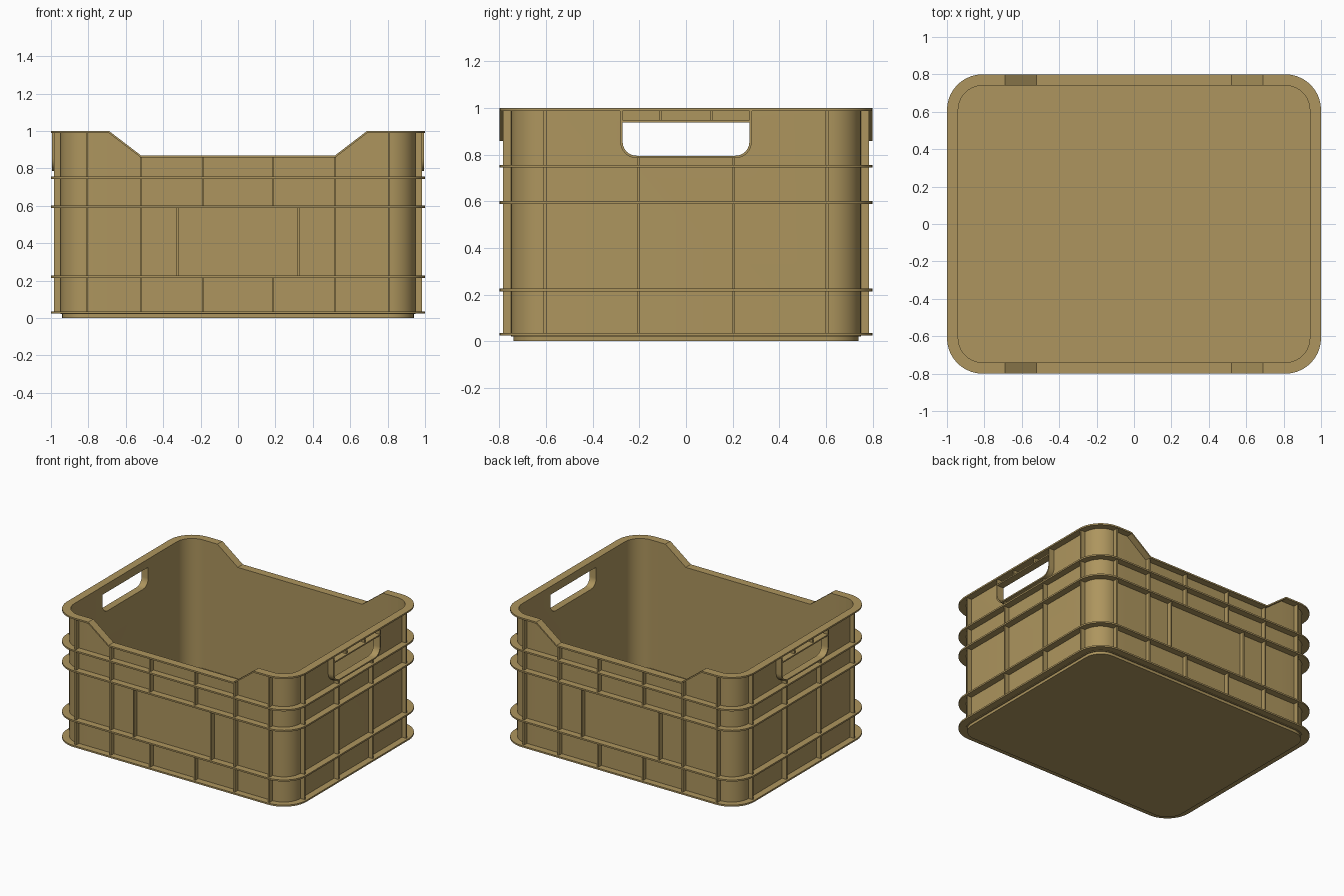
import bpy, bmesh, math
from mathutils import Vector

cube = bpy.data.objects.get("Cube")
if cube:
    bpy.data.objects.remove(cube)

plastic = bpy.data.materials.new("tan plastic")
plastic.use_nodes = True
COLOUR = (0.42, 0.302, 0.112, 1)
plastic.diffuse_color = COLOUR
plastic.node_tree.nodes["Principled BSDF"].inputs["Base Color"].default_value = COLOUR

RIB = 0.012                     # thickness of every rib
WALL_X, WALL_Y = 0.95, 0.75     # outer face of the walls
LEDGES = (0.03, 0.22, 0.595, 0.75)


def finish(name, bm, smooth=True):
    bmesh.ops.recalc_face_normals(bm, faces=bm.faces[:])
    mesh = bpy.data.meshes.new(name)
    bm.to_mesh(mesh)
    bm.free()
    mesh.materials.append(plastic)
    obj = bpy.data.objects.new(name, mesh)
    bpy.context.collection.objects.link(obj)
    bpy.ops.object.select_all(action='DESELECT')
    obj.select_set(True)
    bpy.context.view_layer.objects.active = obj
    if smooth:
        bpy.ops.object.shade_smooth_by_angle(angle=math.radians(30))
    return obj


def loft(name, loops, cyclic=True):
    """Bridge closed loops of equal length; cap the ends unless cyclic."""
    bm = bmesh.new()
    rings = [[bm.verts.new(p) for p in loop] for loop in loops]
    pairs = list(zip(rings, rings[1:]))
    if cyclic:
        pairs.append((rings[-1], rings[0]))
    else:
        bm.faces.new(rings[0])
        bm.faces.new(rings[-1])
    for a, b in pairs:
        for i in range(len(a)):
            j = (i + 1) % len(a)
            bm.faces.new((a[i], a[j], b[j], b[i]))
    return finish(name, bm)


def outline(hx, hy, r, steps=10):
    """Rounded rectangle with extra points where the front and back dip."""
    pts = []
    for k, (sx, sy) in enumerate(((1, 1), (-1, 1), (-1, -1), (1, -1))):
        for i in range(steps + 1):
            a = math.pi / 2 * (k + i / steps)
            pts.append((sx * (hx - r) + r * math.cos(a), sy * (hy - r) + r * math.sin(a)))
        if k % 2 == 0:
            pts += [(sx * x, sy * hy) for x in (0.69, 0.52, -0.52, -0.69)]
    return pts


def top(x):
    """Height of the upper edge, lower in the middle of front and back."""
    t = min(1, max(0, (abs(x) - 0.52) / 0.17))
    return 0.87 + 0.13 * t


def edge(x, y):
    return top(x) if abs(y) > 0.7 else 1.0


def ring(name, inner, outer, low, high):
    def lift(pts, height):
        return [(x, y, height(x, y)) for x, y in pts]
    return loft(name, [lift(inner, low), lift(outer, low), lift(outer, high), lift(inner, high)])


def box(name, low, high):
    bm = bmesh.new()
    bmesh.ops.create_cube(bm, size=1)
    low, high = Vector(low), Vector(high)
    for v in bm.verts:
        v.co = (low + high) / 2 + v.co * (high - low)
    return finish(name, bm, smooth=False)


wall_in = outline(WALL_X - 0.01, WALL_Y - 0.01, 0.13)
wall_out = outline(WALL_X, WALL_Y, 0.14)
lip = outline(1.0, 0.8, 0.19)

# Shell, floor and upper rim
walls = ring("walls", wall_in, wall_out, lambda x, y: 0.02, edge)
foot = outline(0.94, 0.74, 0.13)
loft("floor", [[(x, y, z) for x, y in foot] for z in (0, 0.03)], cyclic=False)
ring("upper_rim", wall_in, lip, lambda x, y: edge(x, y) - RIB, edge)

# Horizontal ribs
for n, z in enumerate(LEDGES):
    ring(f"horizontal_rib_{n + 1}", wall_in, lip,
         lambda x, y: z - RIB / 2, lambda x, y: z + RIB / 2)


# Hand holes with raised frames
def hand_hole(half, bottom, roof, r):
    pts = [(half, roof), (-half, roof)]
    for side, start in ((-1, math.pi), (1, math.pi * 1.5)):
        for i in range(7):
            a = start + math.pi / 2 * i / 6
            pts.append((side * (half - r) + r * math.cos(a), bottom + r + r * math.sin(a)))
    return pts


def at_x(pts, x):
    return [(x, y, z) for y, z in pts]


for side, s in (("left", 1), ("right", -1)):
    hole = hand_hole(0.272, 0.795, 0.94, 0.06)
    cutter = loft("hole_cutter", [at_x(hole, s * 0.9), at_x(hole, s * 1.1)], cyclic=False)
    cutter.hide_render = True
    cut = walls.modifiers.new("hand hole", 'BOOLEAN')
    cut.object = cutter
    cut.solver = 'EXACT'
    bpy.context.view_layer.objects.active = walls
    bpy.ops.object.modifier_apply(modifier=cut.name)
    bpy.data.objects.remove(cutter)

    inner = hand_hole(0.272, 0.795, 0.99, 0.06)
    outer = hand_hole(0.282, 0.785, 0.996, 0.07)
    loft(f"{side}_handle_frame", [at_x(inner, s * 0.94), at_x(outer, s * 0.94),
                                  at_x(outer, s * 0.995), at_x(inner, s * 0.995)])
    box(f"{side}_handle_bar", (s * 0.94, -0.275, 0.938), (s * 0.995, 0.275, 0.948))

    # Vertical ribs of the two ends
    for y, low, high in ((0.11, 0.945, 0.99), (0.205, 0.03, 0.79), (0.605, 0.03, 0.99)):
        for t in (-1, 1):
            box(f"{side}_vertical_rib", (s * 0.945, t * y - RIB / 2, low),
                (s * 0.985, t * y + RIB / 2, high))

# Vertical ribs of the front and back
FACE_RIBS = ((0.187, 0.03, 0.22), (0.187, 0.595, 0.865), (0.323, 0.22, 0.595),
             (0.518, 0.03, 0.865), (0.808, 0.03, 0.99))
for face, s in (("front", -1), ("back", 1)):
    for x, low, high in FACE_RIBS:
        for t in (-1, 1):
            box(f"{face}_vertical_rib", (t * x - RIB / 2, s * 0.745, low),
                (t * x + RIB / 2, s * 0.785, high))

bpy.ops.object.select_all(action='DESELECT')
walls.select_set(True)
bpy.context.view_layer.objects.active = walls
bpy.ops.object.shade_smooth_by_angle(angle=math.radians(30))
